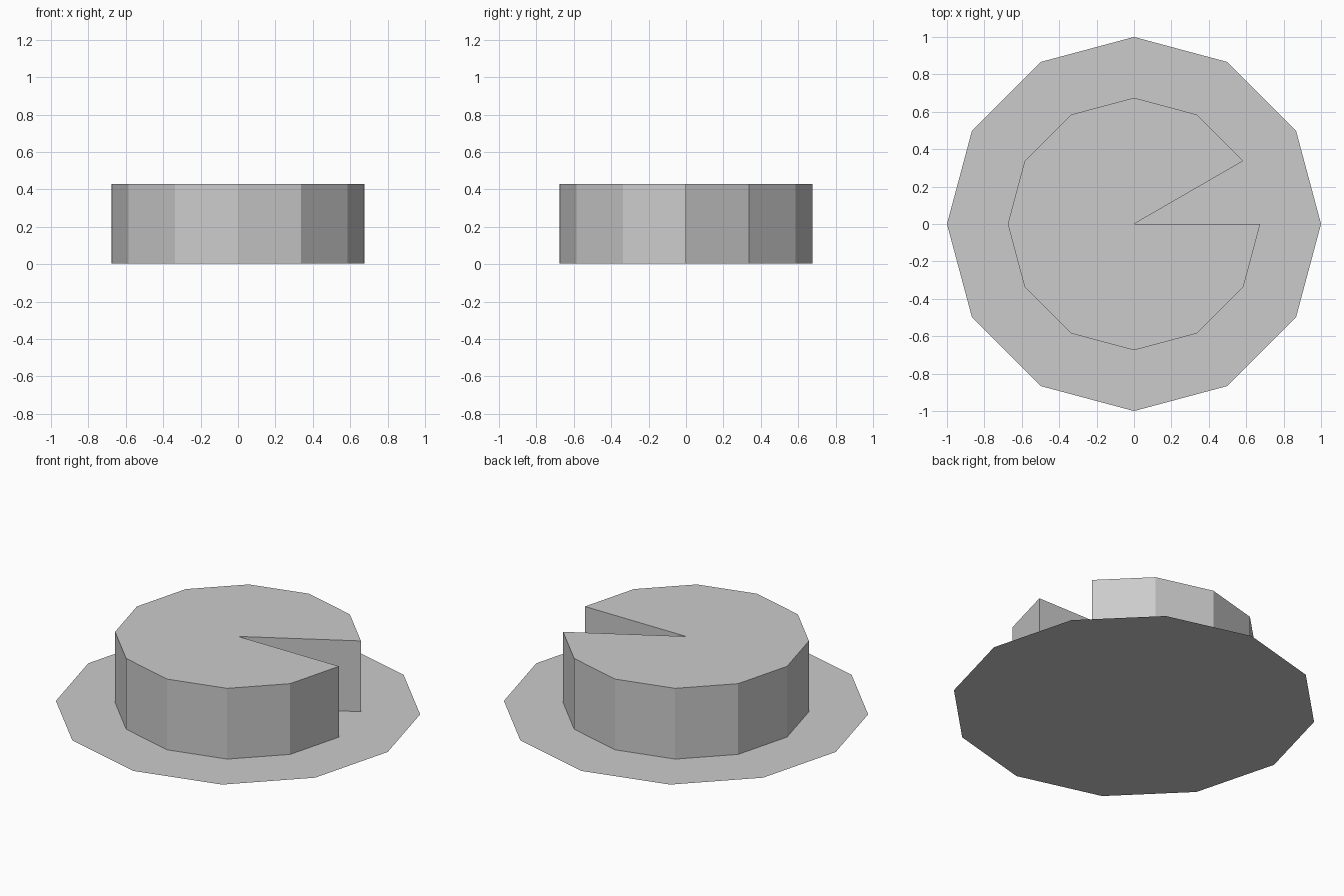
import bpy, bmesh
from math import cos, sin, radians

if "Cube" in bpy.data.objects:
    bpy.data.objects.remove(bpy.data.objects["Cube"])

PLATE_R, CAKE_R, CAKE_H = 1.0, 0.675, 0.43


def ring(radius, z, first=0, last=11):
    # Points every 30 degrees round a twelve-sided circle
    return [(radius * cos(radians(30 * i)), radius * sin(radians(30 * i)), z)
            for i in range(first, last + 1)]


def make_part(name, outline, height=0.0):
    bm = bmesh.new()
    face = bm.faces.new([bm.verts.new(p) for p in outline])
    if height:
        top = bmesh.ops.extrude_face_region(bm, geom=[face], use_keep_orig=True)
        verts = [g for g in top["geom"] if isinstance(g, bmesh.types.BMVert)]
        bmesh.ops.translate(bm, verts=verts, vec=(0, 0, height))
        bmesh.ops.recalc_face_normals(bm, faces=bm.faces)
    mesh = bpy.data.meshes.new(name)
    bm.to_mesh(mesh)
    bm.free()
    obj = bpy.data.objects.new(name, mesh)
    bpy.context.collection.objects.link(obj)
    return obj


# Thin flat plate
make_part("plate", ring(PLATE_R, 0))

# Cake with one slice (0 to 30 degrees) removed
base = 0.003
make_part("cake", [(0, 0, base)] + ring(CAKE_R, base, 1, 12), CAKE_H - base)
